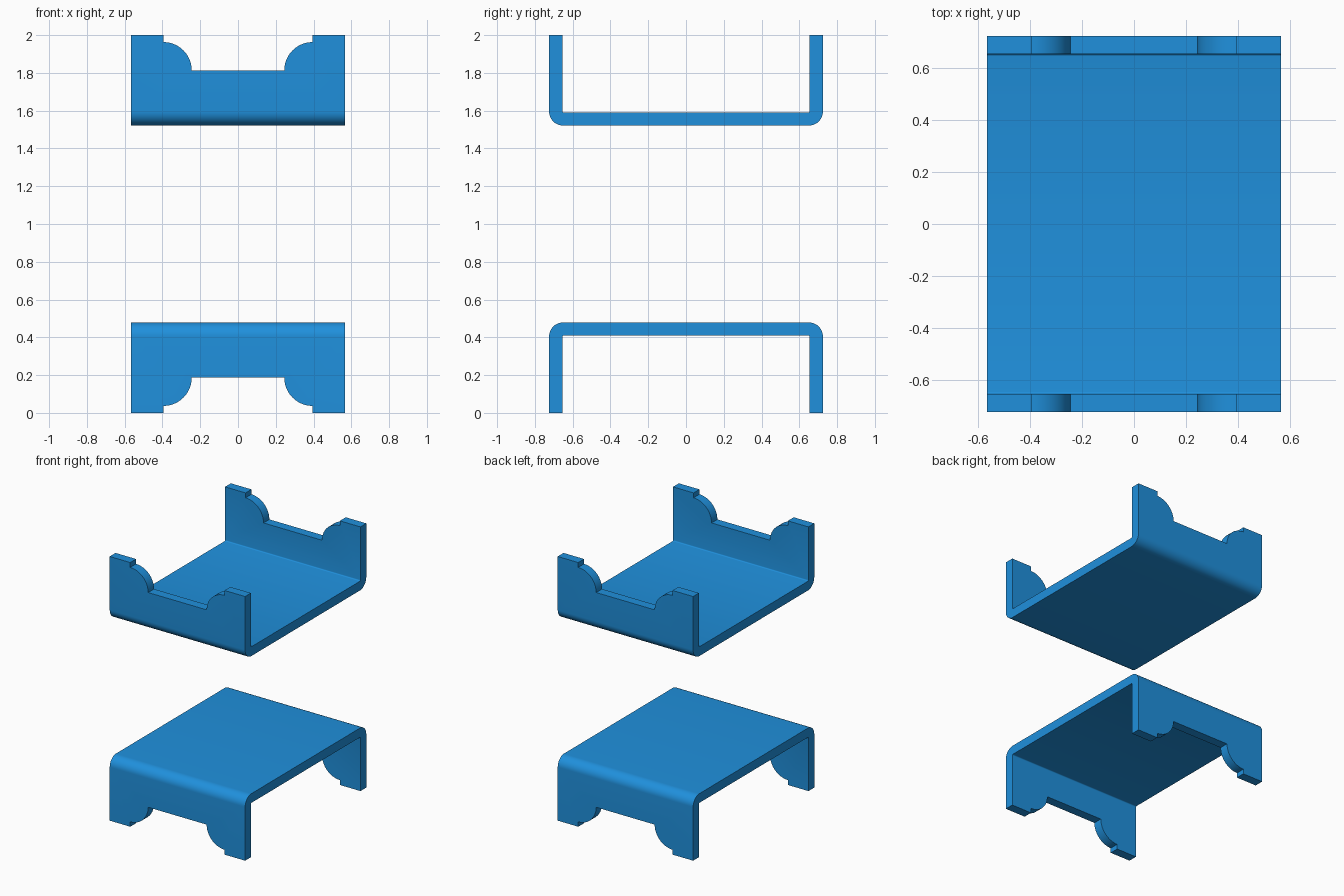
import bpy, bmesh
from math import sin, cos, radians
from mathutils import Matrix

if "Cube" in bpy.data.objects:
    bpy.data.objects.remove(bpy.data.objects["Cube"])

HALF_X, HALF_Y, HEIGHT, THICK = 0.567, 0.725, 0.479, 0.07


def arc(cx, cy, r, a0, a1, n):
    return [(cx + r * cos(radians(a0 + (a1 - a0) * i / n)),
             cy + r * sin(radians(a0 + (a1 - a0) * i / n))) for i in range(n + 1)]


def prism(name, points, start, step):
    """Extrude a closed list of 3D points along step."""
    bm = bmesh.new()
    face = bm.faces.new([bm.verts.new(p) for p in points])
    ext = bmesh.ops.extrude_face_region(bm, geom=[face])
    moved = [v for v in ext["geom"] if isinstance(v, bmesh.types.BMVert)]
    bmesh.ops.translate(bm, verts=moved, vec=step)
    bmesh.ops.translate(bm, verts=bm.verts, vec=start)
    bmesh.ops.recalc_face_normals(bm, faces=bm.faces)
    mesh = bpy.data.meshes.new(name)
    bm.to_mesh(mesh)
    bm.free()
    obj = bpy.data.objects.new(name, mesh)
    bpy.context.collection.objects.link(obj)
    return obj


def activate(obj):
    bpy.ops.object.select_all(action='DESELECT')
    obj.select_set(True)
    bpy.context.view_layer.objects.active = obj


# Bent sheet: half the section (outer then inner corner), mirrored in y
R, r = 0.075, 0.008
outer = [(HALF_Y, 0)] + arc(HALF_Y - R, HEIGHT - R, R, 0, 90, 12)
inner = [(HALF_Y - THICK, 0)] + arc(HALF_Y - THICK - r, HEIGHT - THICK - r, r, 0, 90, 4)
section = (outer + [(-y, z) for y, z in reversed(outer)]
           + [(-y, z) for y, z in inner] + list(reversed(inner)))
lower = prism("lower_bracket", [(0, y, z) for y, z in section],
              (-HALF_X, 0, 0), (2 * HALF_X, 0, 0))

# Opening between the feet, with a step and a rounded shoulder on each side
side = [(0.395, -0.1)] + arc(0.395, 0.187, 0.15, 270, 180, 20)
opening = side + [(-x, z) for x, z in reversed(side)]
cutter = prism("opening_cutter", [(x, 0, z) for x, z in opening], (0, -1, 0), (0, 2, 0))
cutter.hide_render = True

activate(lower)
mod = lower.modifiers.new("opening", 'BOOLEAN')
mod.operation = 'DIFFERENCE'
mod.solver = 'EXACT'
mod.object = cutter
bpy.ops.object.modifier_apply(modifier=mod.name)
bpy.data.objects.remove(cutter)

# Upper bracket: the lower one turned upside down
upper = lower.copy()
upper.data = lower.data.copy()
upper.name = "upper_bracket"
upper.data.transform(Matrix.Translation((0, 0, 2)) @ Matrix.Rotation(radians(180), 4, 'X'))
bpy.context.collection.objects.link(upper)

# Blue finish, smooth bends
blue = bpy.data.materials.new("blue")
blue.diffuse_color = (0.014, 0.28, 0.72, 1)
blue.use_nodes = True
blue.node_tree.nodes["Principled BSDF"].inputs["Base Color"].default_value = blue.diffuse_color
for obj in (lower, upper):
    obj.data.materials.clear()
    obj.data.materials.append(blue)
    activate(obj)
    bpy.ops.object.shade_smooth_by_angle(angle=radians(30))
